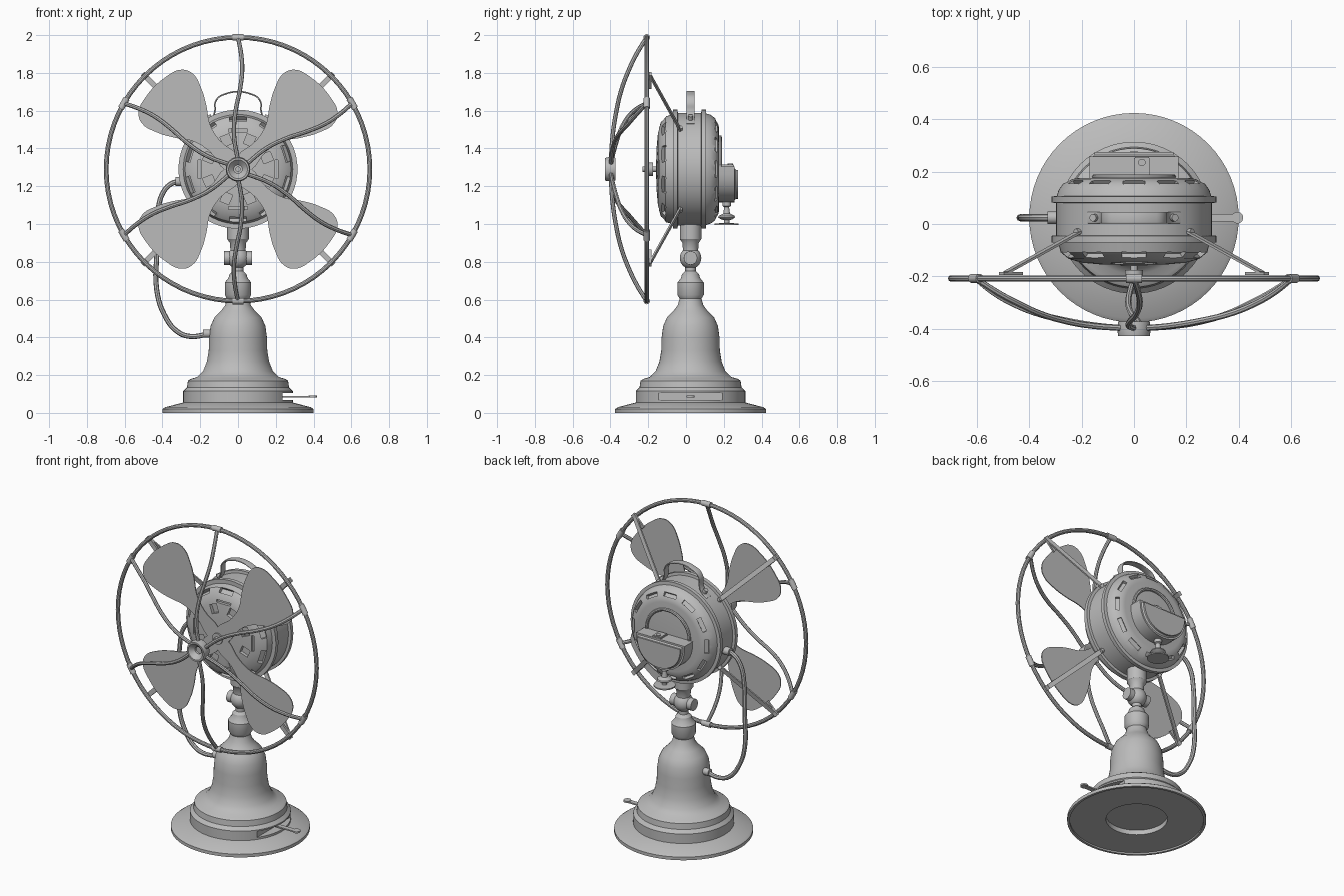
import bpy, bmesh
from math import pi, sin, cos, radians
from mathutils import Matrix, Vector

cube = bpy.data.objects.get("Cube")
if cube:
    bpy.data.objects.remove(cube, do_unlink=True)

MID = 1.29      # height of the motor axis
POST = 0.024    # depth of the stand axis
T = Matrix.Translation
R = Matrix.Rotation

gray = bpy.data.materials.new("metal_gray")
gray.use_nodes = True
gray.diffuse_color = (0.5, 0.5, 0.5, 1)
gray.node_tree.nodes["Principled BSDF"].inputs["Base Color"].default_value = (0.5, 0.5, 0.5, 1)
parts = []


def add(name, mesh, matrix=None):
    ob = bpy.data.objects.new(name, mesh)
    bpy.context.collection.objects.link(ob)
    if matrix:
        ob.matrix_world = matrix
    mesh.materials.clear()
    mesh.materials.append(gray)
    parts.append(ob)
    return ob


def from_bm(name, bm, matrix=None):
    bmesh.ops.recalc_face_normals(bm, faces=bm.faces)
    mesh = bpy.data.meshes.new(name)
    bm.to_mesh(mesh)
    bm.free()
    return add(name, mesh, matrix)


def lathe(name, profile, matrix, segs=64):
    """Spin (radius, height) points about local z."""
    bm = bmesh.new()
    vs = [bm.verts.new((r, 0, h)) for r, h in profile]
    es = [bm.edges.new(p) for p in zip(vs, vs[1:])]
    bmesh.ops.spin(bm, geom=vs + es, cent=(0, 0, 0), axis=(0, 0, 1),
                   angle=2 * pi, steps=segs, use_merge=True)
    bmesh.ops.remove_doubles(bm, verts=bm.verts, dist=1e-5)
    return from_bm(name, bm, matrix)


def rod(name, radius, length, matrix, segs=24):
    h = length / 2
    return lathe(name, [(0, -h), (radius, -h), (radius, h), (0, h)], matrix, segs)


def box(name, size, matrix, bevel=0):
    bm = bmesh.new()
    bmesh.ops.create_cube(bm, size=1, matrix=Matrix.Diagonal((*size, 1)))
    if bevel:
        bmesh.ops.bevel(bm, geom=bm.edges[:], offset=bevel, segments=2, affect='EDGES')
    return from_bm(name, bm, matrix)


def curve(name, points, bevel=0, cyclic=False, extrude=0, matrix=None, flat=False):
    """Smooth path turned into a tube, a strip or a filled plate."""
    cu = bpy.data.curves.new(name, 'CURVE')
    cu.dimensions = '2D' if flat else '3D'
    if flat:
        cu.fill_mode = 'BOTH'
    cu.resolution_u, cu.bevel_resolution = 5, 2
    cu.bevel_depth, cu.extrude = bevel, extrude
    sp = cu.splines.new('BEZIER')
    sp.bezier_points.add(len(points) - 1)
    sp.use_cyclic_u = cyclic
    for bp, p in zip(sp.bezier_points, points):
        bp.co = p
        bp.handle_left_type = bp.handle_right_type = 'AUTO'
    cu.use_fill_caps = not cyclic
    tmp = bpy.data.objects.new("tmp", cu)
    bpy.context.collection.objects.link(tmp)
    dg = bpy.context.evaluated_depsgraph_get()
    mesh = bpy.data.meshes.new_from_object(tmp.evaluated_get(dg))
    bpy.data.objects.remove(tmp, do_unlink=True)
    return add(name, mesh, matrix)


def cut(target, boxes):
    """Subtract boxes given as (matrix, size)."""
    bm = bmesh.new()
    for m, size in boxes:
        bmesh.ops.create_cube(bm, size=1, matrix=m @ Matrix.Diagonal((*size, 1)))
    cutter = from_bm("cutter", bm)
    parts.remove(cutter)
    cutter.hide_render = True
    mod = target.modifiers.new("cut", 'BOOLEAN')
    mod.object, mod.operation, mod.solver = cutter, 'DIFFERENCE', 'EXACT'
    bpy.context.view_layer.update()
    dg = bpy.context.evaluated_depsgraph_get()
    mesh = bpy.data.meshes.new_from_object(target.evaluated_get(dg))
    target.modifiers.clear()
    target.data = mesh
    bpy.data.objects.remove(cutter, do_unlink=True)


def around(deg, r=0, y=0):
    """Frame on the motor axis: local x points outward at the given angle."""
    return T((0, 0, MID)) @ R(-radians(deg), 4, 'Y') @ T((r, y, 0))


ALONG_Y = R(-pi / 2, 4, 'X')
ALONG_X = R(pi / 2, 4, 'Y')

# stand: flange, stepped foot, bell and neck, hollow below
base = lathe("stand", [(0, .04), (.177, .04), (.177, .01), (.385, .01), (.385, 0), (.4, 0),
    (.4, .02), (.385, .03), (.29, .055), (.29, .115), (.27, .135), (.265, .17), (.25, .18),
    (.215, .19), (.185, .22), (.165, .27), (.155, .33), (.153, .4), (.145, .46), (.125, .505),
    (.09, .54), (.068, .57), (.058, .605), (.07, .625), (.07, .69), (.05, .715), (.045, .735),
    (.028, .75), (.028, .78), (0, .78)], T((0, POST, 0)))
cut(base, [(T((.29, POST, .087)), (.11, .35, .038))])
box("switch_lever", (.16, .03, .008), T((.31, POST, .085)))
rod("switch_tip", .022, .01, T((.395, POST, .087)))

# tilting joint
bm = bmesh.new()
bmesh.ops.create_uvsphere(bm, u_segments=32, v_segments=16, radius=.057)
from_bm("joint_ball", bm, T((0, POST, .82)))
rod("joint_pin", .036, .15, T((0, POST, .82)) @ ALONG_X)
lathe("motor_neck", [(0, .86), (.04, .86), (.043, .9), (.057, .92), (.057, 1.0), (0, 1.0)],
      T((0, POST, 0)), 32)

# motor housing with vents
motor = lathe("motor_housing", [(0, -.16), (.05, -.16), (.055, -.155), (.12, -.155), (.2, -.148),
    (.25, -.133), (.28, -.108), (.29, -.07), (.315, -.07), (.315, -.045), (.298, -.043),
    (.298, .08), (.315, .082), (.315, .105), (.295, .107), (.288, .13), (.27, .155),
    (.235, .172), (.215, .175), (0, .175)], T((0, 0, MID)) @ ALONG_Y)
vents = []
for i in range(10):
    vents.append((around(18 + 36 * i, .268, -.12) @ R(radians(-45), 4, 'Z'), (.05, .032, .09)))
for i in range(12):
    vents.append((around(30 * i, .26, .163) @ R(radians(50), 4, 'Z'), (.04, .024, .085)))
for i in range(4):
    vents.append((around(90 * i, .205, -.15), (.016, .04, .1)))
    for side in (-22, 22):
        vents.append((around(90 * i + side, .165, -.15), (.055, .04, .05)))
cut(motor, vents)

# rear cover: raised arch above, gear case with half-round bottom below
arch = [(.15 * cos(pi * i / 12), .18, 1.31 + .15 * sin(pi * i / 12)) for i in range(13)]
curve("rear_arch", arch, bevel=.01)
bm = bmesh.new()
case = [bm.verts.new((.17 * cos(pi * i / 20), .17, 1.305 - .19 * sin(pi * i / 20) ** .8))
        for i in range(21)]
face = bm.faces.new(case)
top = bmesh.ops.extrude_face_region(bm, geom=[face])["geom"]
bmesh.ops.translate(bm, verts=[g for g in top if isinstance(g, bmesh.types.BMVert)], vec=(0, .105, 0))
rim = [e for e in bm.edges if all(v.co.y > .27 for v in e.verts)]
bmesh.ops.bevel(bm, geom=rim, offset=.018, segments=3, affect='EDGES')
from_bm("gear_case", bm)
box("gear_catch", (.06, .07, .014), T((.03, .22, 1.308)), .003)
rod("catch_screw", .014, .02, T((.03, .235, 1.311)))
lathe("gear_knob", [(0, .995), (.063, .995), (.063, 1.003), (.015, 1.005), (.015, 1.02),
    (.03, 1.025), (.045, 1.035), (.042, 1.043), (.018, 1.055), (.013, 1.09), (.022, 1.095),
    (.022, 1.13), (0, 1.13)], T((0, .215, 0)), 32)

# carrying handle: bent strap with two screws
half = [(.175, 1.53), (.135, 1.565), (.122, 1.6), (.12, 1.645), (.085, 1.682)]
strap = [(x, z, 0) for x, z in half] + [(-x, z, 0) for x, z in reversed(half)]
curve("handle", strap, bevel=.004, extrude=.018, matrix=T((0, POST, 0)) @ R(pi / 2, 4, 'X'))
for s in (-1, 1):
    rod("handle_screw", .014, .04, around(90 - s * 29, .305, POST) @ ALONG_X)

# shaft, fan hub and four flat blades
rod("shaft", .014, .1, T((0, -.18, MID)) @ ALONG_Y)
rod("fan_hub", .035, .035, T((0, -.193, MID)) @ ALONG_Y)
edge = [(.02, .035), (.18, .04), (.27, .062), (.36, .122), (.44, .165), (.53, .188),
        (.585, .16), (.615, .08)]
outline = [(u, v, 0) for u, v in edge] + [(u, -v, 0) for u, v in reversed(edge)]
for i in range(4):
    curve("blade", outline, cyclic=True, extrude=.003, flat=True,
          matrix=around(45 + 90 * i, 0, -.2) @ R(pi / 2, 4, 'X'))

# guard: ring, six wavy wires with sleeves, front boss
bpy.ops.mesh.primitive_torus_add(major_radius=.698, minor_radius=.0125, major_segments=72,
                                 minor_segments=10, location=(0, -.208, MID), rotation=(pi / 2, 0, 0))
ring = bpy.context.object
ring.name = "guard_ring"
ring.data.materials.append(gray)
parts.append(ring)
wire = [(.698, -.208), (.61, -.262), (.52, -.305), (.42, -.342), (.3, -.37), (.18, -.388), (.045, -.398)]
path = [(r, y, -.022 * sin(2 * pi * (.698 - r) / .653)) for r, y in wire]
for i in range(6):
    curve("guard_wire", path, bevel=.0115, matrix=around(30 + 60 * i))
    rod("guard_sleeve", .017, .06, around(30 + 60 * i, .698, -.208))
lathe("guard_boss", [(.022, -.385), (.022, -.4), (.05, -.428), (.06, -.428), (.065, -.4),
    (.06, -.372), (.05, -.372), (.022, -.385)], T((0, 0, MID)) @ ALONG_Y, 32)

# four straps from the motor to the ring
a, b = Vector((.295, -.03, 0)), Vector((.69, -.185, 0))
d = b - a
tilt = Vector((1, 0, 0)).rotation_difference(d).to_matrix().to_4x4()
for i in range(4):
    box("guard_strap", (d.length, .009, .028), around(45 + 90 * i) @ T((a + b) / 2) @ tilt)
    box("strap_clip", (.1, .012, .028), around(45 + 90 * i, .665, -.189))
    rod("strap_screw", .012, .03, around(45 + 90 * i, .3, -.03) @ ALONG_X)

# power cord with end fittings
curve("cord", [(x, POST, z) for x, z in [(-.3, 1.225), (-.35, 1.215), (-.4, 1.16), (-.425, 1.05),
    (-.43, .85), (-.43, .65), (-.39, .52), (-.32, .43), (-.25, .405), (-.15, .42)]], bevel=.0135)
rod("motor_cord_fitting", .024, .05, T((-.305, POST, 1.225)) @ ALONG_X)
rod("stand_cord_fitting", .022, .05, T((-.16, POST, .42)) @ ALONG_X)

# smooth shading with sharp creases
bpy.ops.object.select_all(action='DESELECT')
for ob in parts:
    ob.select_set(True)
bpy.context.view_layer.objects.active = parts[0]
bpy.ops.object.shade_smooth_by_angle(angle=radians(32))
